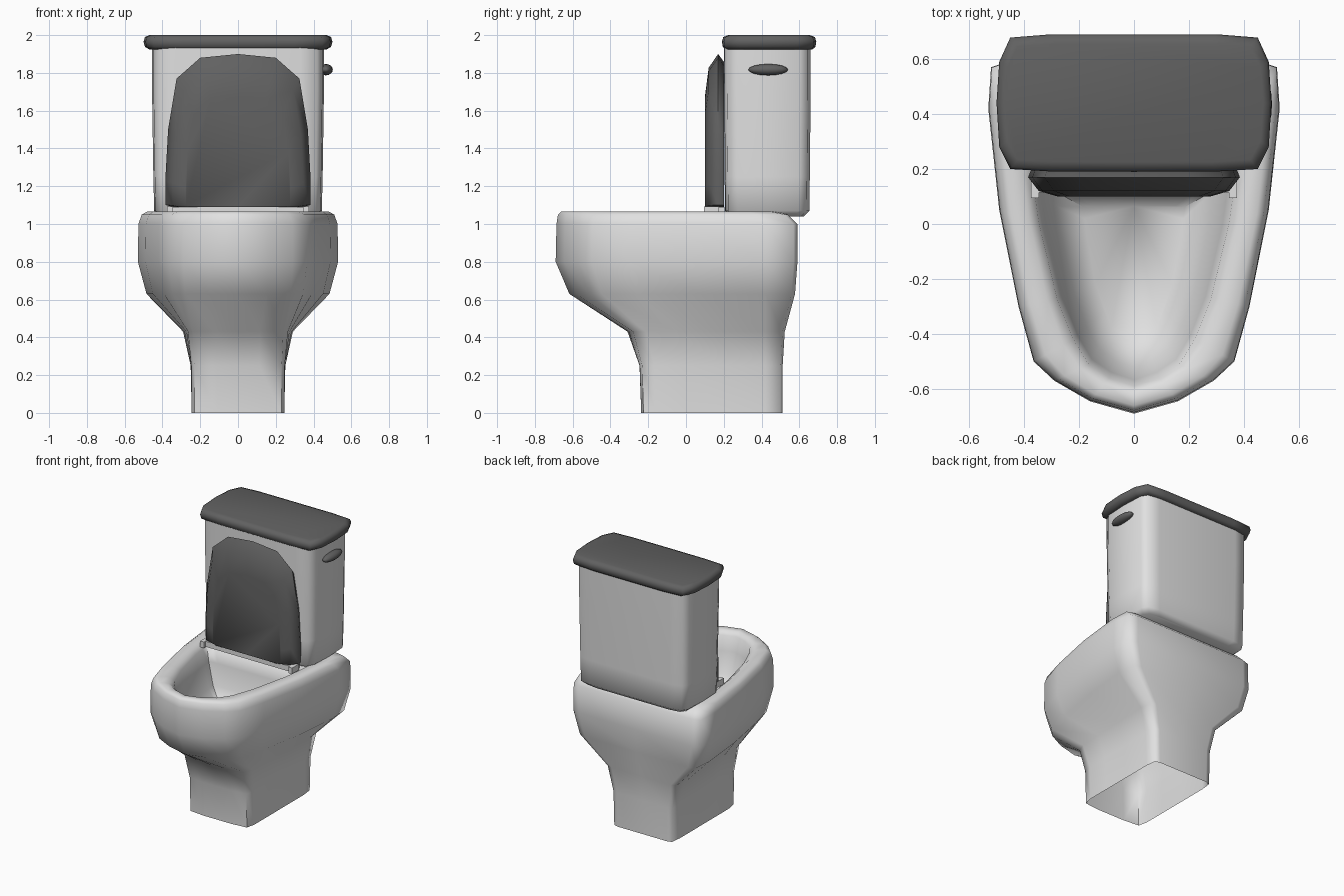
import bpy, bmesh, math
from mathutils import Matrix

if "Cube" in bpy.data.objects:
    bpy.data.objects.remove(bpy.data.objects["Cube"])


def material(name, v):
    m = bpy.data.materials.new(name)
    m.diffuse_color = (v, v, v, 1)
    m.use_nodes = True
    m.node_tree.nodes["Principled BSDF"].inputs["Base Color"].default_value = m.diffuse_color
    return m


white = material("white ceramic", 0.75)
dark = material("dark grey plastic", 0.12)


def finish(name, bm, mat, angle=50):
    bmesh.ops.recalc_face_normals(bm, faces=bm.faces)
    me = bpy.data.meshes.new(name)
    bm.to_mesh(me)
    bm.free()
    me.materials.append(mat)
    me.shade_smooth()
    me.set_sharp_from_angle(angle=math.radians(angle))
    ob = bpy.data.objects.new(name, me)
    bpy.context.collection.objects.link(ob)
    return ob


def loft(name, half_rings, mat, cap_start=True, cap_end=True, angle=50):
    """Bridge rings given as half outlines (x >= 0, ends on x = 0), mirrored in x."""
    bm = bmesh.new()
    rings = []
    for half in half_rings:
        full = half + [(-x, y, z) for x, y, z in half[-2:0:-1]]
        rings.append([bm.verts.new(p) for p in full])
    n = len(rings[0])
    for a, b in zip(rings, rings[1:]):
        for i in range(n):
            j = (i + 1) % n
            bm.faces.new((a[i], a[j], b[j], b[i]))
    if cap_start:
        bm.faces.new(rings[0])
    if cap_end:
        bm.faces.new(rings[-1])
    return finish(name, bm, mat, angle)


def mix(a, b, t, z):
    return [(p[0] + (q[0] - p[0]) * t, p[1] + (q[1] - p[1]) * t, z) for p, q in zip(a, b)]


def scaled(plan, sx, sy, cy, z):
    return [(x * sx, cy + (y - cy) * sy, z) for x, y in plan]


# Bowl and pedestal: foot outline blends to rim outline, rolls over into the basin
foot = [(0, .51), (.2, .51), (.235, .5), (.245, .42), (.245, .2),
        (.245, 0), (.245, -.16), (.23, -.225), (.11, -.237), (0, -.237)]
rim = [(0, .59), (.46, .59), (.52, .57), (.53, .42), (.49, .05),
       (.42, -.3), (.365, -.5), (.29, -.57), (.16, -.645), (0, -.69)]
mouth = [(0, .17), (.3, .17), (.37, .165), (.36, .1), (.345, 0),
         (.28, -.27), (.22, -.42), (.165, -.51), (.09, -.56), (0, -.59)]
rings = [mix(foot, rim, t, z) for z, t in
         ((0, 0), (.25, .02), (.43, .16), (.63, .84), (.8, 1), (1.0, .99))]
rings += [mix(rim, mouth, t, z) for t, z in ((.12, 1.05), (.3, 1.066), (.75, 1.063), (1, 1.035))]
rings += [scaled(mouth, sx, sy, -.13, z) for sx, sy, z in
          ((.93, .95, .93), (.78, .85, .78), (.5, .65, .66))]
loft("bowl", rings, white, cap_start=False, angle=70)

# Tank
tank = [(0, .2), (.33, .203), (.42, .217), (.447, .27), (.455, .43),
        (.447, .6), (.42, .645), (.33, .66), (0, .66)]
loft("tank", [scaled(tank, .9, .85, .41, 1.04), scaled(tank, .975, .97, .43, 1.07),
              scaled(tank, .985, .98, .43, 1.25), scaled(tank, 1, 1, .43, 1.7),
              scaled(tank, 1, 1, .43, 1.94)], white, angle=60)

# Tank lid
lid = [(0, .19), (.3, .191), (.45, .2), (.49, .28), (.5, .44),
       (.49, .59), (.45, .678), (.3, .69), (0, .69)]
loft("tank_lid", [scaled(lid, s, s2, .44, z) for s, s2, z in
                  ((.94, .92, 1.925), (.985, .98, 1.937), (1, 1, 1.965),
                   (.985, .97, 1.99), (.94, .86, 2.0))], dark, angle=60)

# Raised seat cover, lofted from back to domed front
cover = [(0, 0), (.34, 0), (.383, .01), (.385, .14), (.37, .41),
         (.325, .68), (.2, .79), (0, .81)]


def cover_ring(y, sx, sz):
    return [(x * sx, y, 1.09 + h * sz) for x, h in cover]


loft("seat_cover", [cover_ring(.2, .97, .95), cover_ring(.17, 1, 1),
                    cover_ring(.12, .9, .91), cover_ring(.1, .72, .72)], dark, angle=60)


# Hinge bar with two end blocks
def box(bm, centre, size):
    m = Matrix.Translation(centre) @ Matrix.Diagonal((*size, 1))
    bmesh.ops.create_cube(bm, size=1, matrix=m)


bm = bmesh.new()
box(bm, (0, .16, 1.07), (.72, .09, .04))
for s in (-1, 1):
    box(bm, (s * .36, .135, 1.07), (.03, .08, .045))
finish("hinge", bm, white)

# Flush handle: flattened lens on the right side of the tank
bm = bmesh.new()
bmesh.ops.create_uvsphere(bm, u_segments=16, v_segments=8, radius=1,
                          matrix=Matrix.Translation((.465, .435, 1.817)) @
                          Matrix.Diagonal((.037, .105, .03, 1)))
finish("flush_handle", bm, dark, 80)
